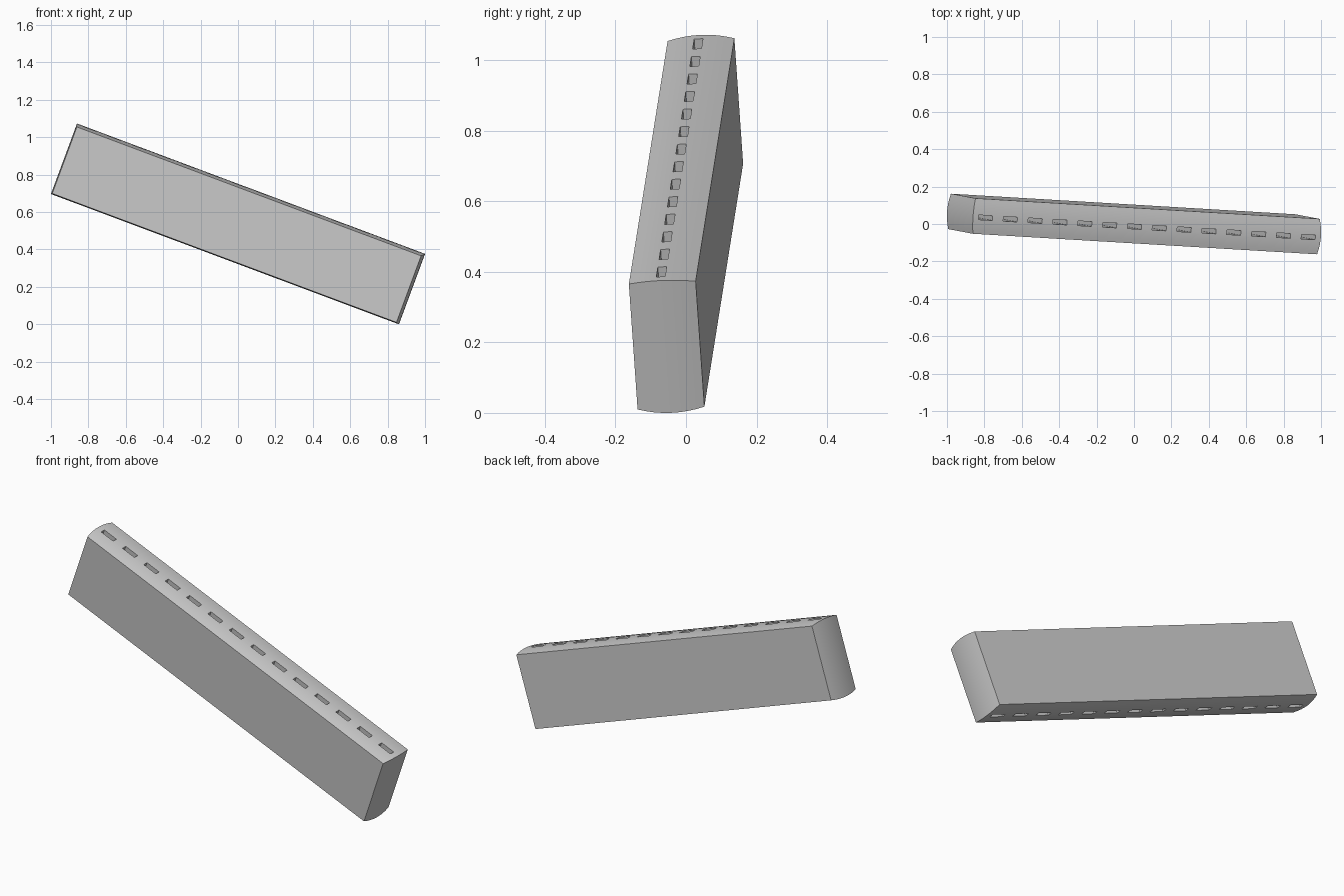
import bpy, bmesh
from mathutils import Vector, Matrix

cube = bpy.data.objects.get("Cube")
if cube:
    bpy.data.objects.remove(cube, do_unlink=True)

HALF_LENGTH, HALF_DEPTH, HALF_HEIGHT = 0.984, 0.095, 0.190
BULGE = 0.0105
SLOTS, PITCH = 14, 0.142

grey = bpy.data.materials.new("grey")
grey.use_nodes = True
colour = (0.6, 0.6, 0.6, 1)
grey.diffuse_color = colour
grey.node_tree.nodes["Principled BSDF"].inputs["Base Color"].default_value = colour


def make_object(name, bm):
    bmesh.ops.recalc_face_normals(bm, faces=bm.faces[:])
    mesh = bpy.data.meshes.new(name)
    bm.to_mesh(mesh)
    bm.free()
    mesh.materials.append(grey)
    obj = bpy.data.objects.new(name, mesh)
    bpy.context.collection.objects.link(obj)
    return obj


# Slab: rectangles stacked through the depth, swelling to a rounded rim
bm = bmesh.new()
rings = []
STEPS = 8
for i in range(STEPS + 1):
    t = 2 * i / STEPS - 1
    swell = BULGE * (1 - t * t)
    x, z = HALF_LENGTH + swell, HALF_HEIGHT + swell
    rings.append([bm.verts.new((sx * x, t * HALF_DEPTH, sz * z))
                  for sx, sz in ((-1, -1), (1, -1), (1, 1), (-1, 1))])
for a, b in zip(rings, rings[1:]):
    for k in range(4):
        n = (k + 1) % 4
        bm.faces.new((a[k], a[n], b[n], b[k]))
bm.faces.new(rings[0])
bm.faces.new(rings[-1])
slab = make_object("slotted_slab", bm)

# Row of slots running through the slab from top to bottom
bm = bmesh.new()
for i in range(SLOTS):
    place = Matrix.Translation(((i - (SLOTS - 1) / 2) * PITCH, -0.005, 0))
    size = Matrix.Diagonal((0.08, 0.025, 1, 1))
    bmesh.ops.create_cube(bm, size=1, matrix=place @ size)
cutter = make_object("slot_cutter", bm)
cutter.hide_render = True

cut = slab.modifiers.new("slots", "BOOLEAN")
cut.operation = "DIFFERENCE"
cut.solver = "EXACT"
cut.object = cutter
bpy.context.view_layer.objects.active = slab
slab.select_set(True)
bpy.ops.object.modifier_apply(modifier=cut.name)
bpy.data.objects.remove(cutter, do_unlink=True)

# Tilt the slab into its leaning pose and rest it on the ground
along = Vector((1.843, -0.11, -0.69)).normalized()
up = Vector((0.135, -0.025, 0.355))
up = (up - along * up.dot(along)).normalized()
depth = up.cross(along)
slab.data.transform(Matrix((along, depth, up)).transposed().to_4x4())
slab.data.transform(Matrix.Translation((0, 0, -min(v.co.z for v in slab.data.vertices))))

bpy.ops.object.select_all(action="DESELECT")
slab.select_set(True)
bpy.ops.object.shade_smooth_by_angle(angle=0.5)
